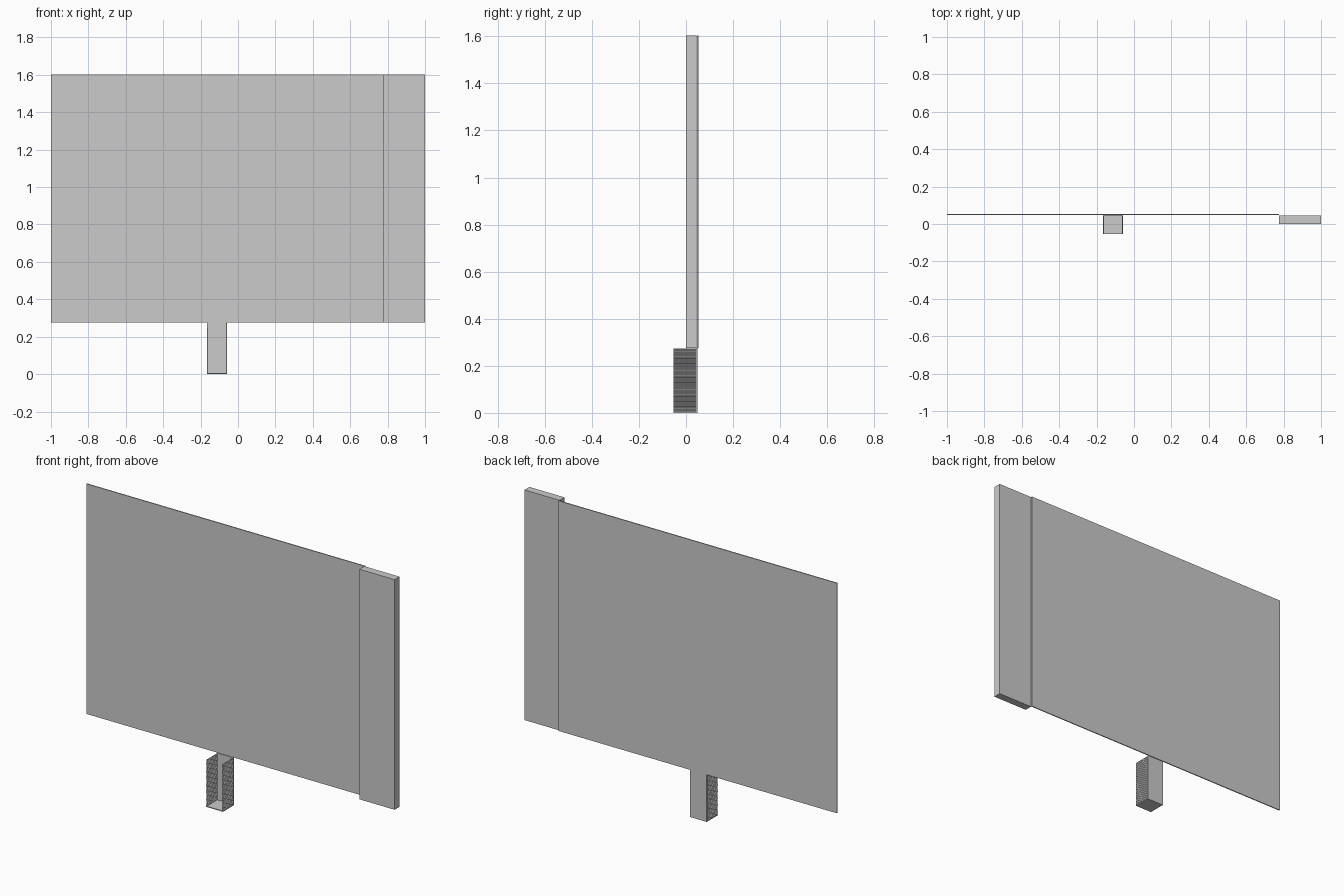
import bpy, bmesh

if "Cube" in bpy.data.objects:
    bpy.data.objects.remove(bpy.data.objects["Cube"])


def make_object(name, bm):
    bmesh.ops.recalc_face_normals(bm, faces=bm.faces)
    mesh = bpy.data.meshes.new(name)
    bm.to_mesh(mesh)
    bm.free()
    obj = bpy.data.objects.new(name, mesh)
    bpy.context.collection.objects.link(obj)
    return obj


def box(name, x, y, z):
    bm = bmesh.new()
    bmesh.ops.create_cube(bm, size=1)
    for v in bm.verts:
        for i, (lo, hi) in enumerate((x, y, z)):
            v.co[i] = lo if v.co[i] < 0 else hi
    return make_object(name, bm)


def ribbed_wall(name, x, side, y, z, count=50, thick=0.003, depth=0.002):
    """Thin wall with fine horizontal ribs on its outer face."""
    bm = bmesh.new()
    rows = []
    for i in range(2 * count + 1):
        h = z[0] + (z[1] - z[0]) * i / (2 * count)
        outer = x - side * (0 if i % 2 else depth)
        inner = outer - side * thick
        rows.append([bm.verts.new((px, py, h)) for px, py in
                     ((outer, y[0]), (outer, y[1]), (inner, y[1]), (inner, y[0]))])
    for a, b in zip(rows, rows[1:]):
        for k in range(4):
            n = (k + 1) % 4
            bm.faces.new((a[k], a[n], b[n], b[k]))
    bm.faces.new(rows[0])
    bm.faces.new(rows[-1])
    return make_object(name, bm)


Z_LOW, Z_TOP = 0.275, 1.603
X_SPLIT = 0.776

# Thin display sheet and the thicker panel beside it
box("board_sheet", (-1, X_SPLIT), (0.047, 0.053), (Z_LOW, Z_TOP))
box("side_panel", (X_SPLIT, 1), (0, 0.045), (Z_LOW, Z_TOP))

# Holder below the board: back, floor and two ribbed sides, open in front
X0, X1 = -0.166, -0.059
box("holder_back", (X0, X1), (0.043, 0.048), (0, Z_LOW))
box("holder_floor", (X0, X1), (-0.053, 0.048), (0, 0.005))
for label, x, side in (("left", X0, -1), ("right", X1, 1)):
    ribbed_wall("holder_side_" + label, x, side, (-0.053, 0.044), (0.004, Z_LOW - 0.002))
